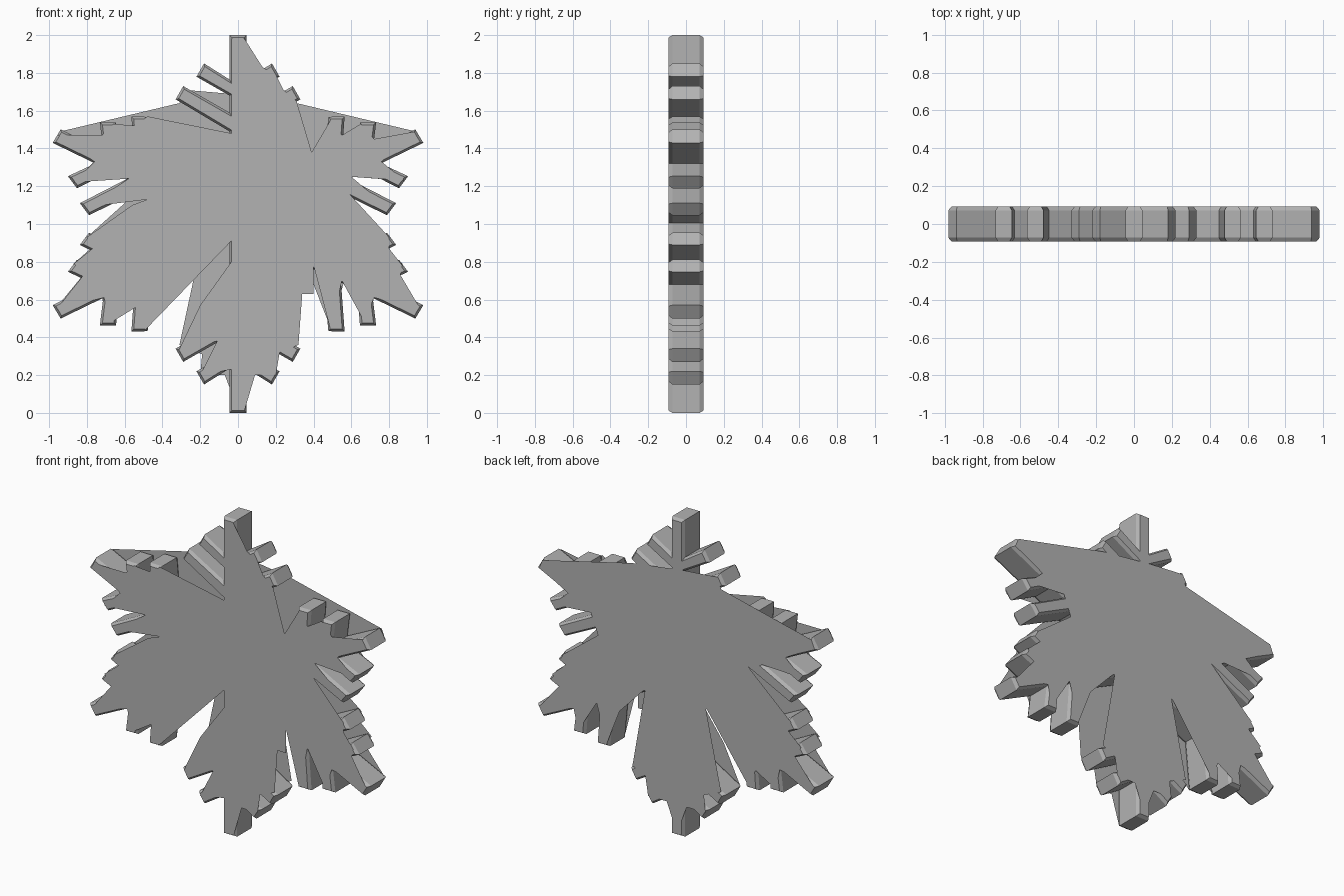
import bpy, bmesh
from mathutils import Vector

H = 0.092      # half thickness
CH = 0.02      # chamfer depth
INSET = 0.012  # chamfer width

grey = bpy.data.materials.new("dark_grey")
grey.diffuse_color = (.45, .45, .45, 1)


def finish(bm, name):
    me = bpy.data.meshes.new(name)
    bm.to_mesh(me)
    bm.free()
    me.materials.append(grey)
    ob = bpy.data.objects.new(name, me)
    bpy.context.collection.objects.link(ob)
    return ob


# One side of an arm: (distance along arm, distance across arm)
half = [(.49, .045), (.66, .33), (.73, .29), (.59, .045), (.68, .045),
        (.78, .22), (.85, .18), (.765, .045), (1, .045)]
side_a = [(t, -c) for t, c in half]
arm = [(.085, -.045)] + side_a + half[::-1]

# Six arms, counter-clockwise: along vector and across vector
axes = [((.96, .465), (-.47, .79)), ((0, 1), (-1, 0)),
        ((-.96, .465), (-.47, -.79)), ((-.96, -.465), (.47, -.79)),
        ((0, -1), (1, 0)), ((.96, -.465), (.47, .79))]
outline = [Vector((t * a[0] + c * b[0], 1 + t * a[1] + c * b[1]))
           for a, b in axes for t, c in arm]


def inset(pts, d):
    out = []
    for i, p in enumerate(pts):
        e1 = (p - pts[i - 1]).normalized()
        e2 = (pts[(i + 1) % len(pts)] - p).normalized()
        n1, n2 = Vector((-e1.y, e1.x)), Vector((-e2.y, e2.x))
        out.append(p + (n1 + n2) * d / max(.35, 1 + n1.dot(n2)))
    return out


# Snowflake body: chamfered plate following the branched outline
bm = bmesh.new()
small = inset(outline, INSET)
rings = [[bm.verts.new((p.x, y, p.y)) for p in pts] for pts, y in
         ((small, -H), (outline, -H + CH), (outline, H - CH), (small, H))]
n = len(outline)
caps = [bm.faces.new(rings[0]), bm.faces.new(rings[3][::-1])]
for r0, r1 in zip(rings, rings[1:]):
    for i in range(n):
        j = (i + 1) % n
        bm.faces.new((r0[j], r0[i], r1[i], r1[j]))
bm.normal_update()
bmesh.ops.triangulate(bm, faces=caps, ngon_method='EAR_CLIP')
bm.normal_update()
finish(bm, "snowflake_body")


def sheet(name, pts, y):
    bm = bmesh.new()
    f = bm.faces.new([bm.verts.new((x, y, z)) for x, z in pts])
    f.normal_update()
    if f.normal.y * y < 0:
        f.normal_flip()
    bmesh.ops.triangulate(bm, faces=[f], ngon_method='EAR_CLIP')
    finish(bm, name)


# Front web bridging the arms, clockwise from the top
front = [(.035, 1.98), (.13, 1.83), (.2, 1.79), (.24, 1.71), (.31, 1.65),
         (.39, 1.38), (.49, 1.55), (.55, 1.47), (.65, 1.53), (.72, 1.45),
         (.94, 1.49), (.76, 1.33), (.88, 1.23), (.6, 1.25), (.8, 1.08),
         (.58, 1.17), (.8, .93), (.8, .87), (.87, .78), (.86, .73),
         (.96, .56), (.72, .61), (.67, .48), (.55, .7), (.49, .44),
         (.4, .78), (.4, .63), (.34, .63), (.32, .36), (.22, .32), (.2, .2),
         (.09, .2), (.035, .015), (-.035, .015), (-.035, .23), (-.2, .2),
         (-.11, .38), (-.31, .34), (-.2, .57), (-.035, .8), (-.035, .91),
         (-.49, .44), (-.54, .56), (-.67, .48), (-.71, .61), (-.96, .55),
         (-.81, .74), (-.87, .79), (-.77, .87), (-.8, .93), (-.56, 1.1),
         (-.48, 1.13), (-.8, 1.09), (-.58, 1.24), (-.87, 1.22), (-.76, 1.33),
         (-.95, 1.47), (-.72, 1.47), (-.66, 1.53), (-.54, 1.52),
         (-.48, 1.57), (-.035, 1.48), (-.035, 1.98)]
sheet("front_web", front, -H)

# Back web bridging the arms, counter-clockwise from the top right
back = [(.31, 1.64), (-.05, 1.69), (-.28, 1.71), (-.31, 1.64), (-.94, 1.49),
        (-.96, 1.44), (-.76, 1.33), (-.87, 1.23), (-.6, 1.24), (-.5, 1.2),
        (-.8, .93), (-.78, .87), (-.87, .79), (-.82, .73), (-.96, .56),
        (-.72, .61), (-.69, .48), (-.55, .56), (-.5, .45), (-.2, .87),
        (-.31, .36), (-.19, .31), (-.2, .2), (-.07, .2), (0, .02),
        (.07, .2), (.2, .2), (.22, .32), (.31, .36), (.22, .87), (.4, .68),
        (.49, .45), (.56, .69), (.69, .48), (.72, .61), (.96, .56),
        (.82, .73), (.87, .79), (.78, .87), (.8, .93), (.55, 1.12),
        (.6, 1.25), (.87, 1.23), (.76, 1.33), (.96, 1.44), (.94, 1.49)]
sheet("back_web", back, H)
